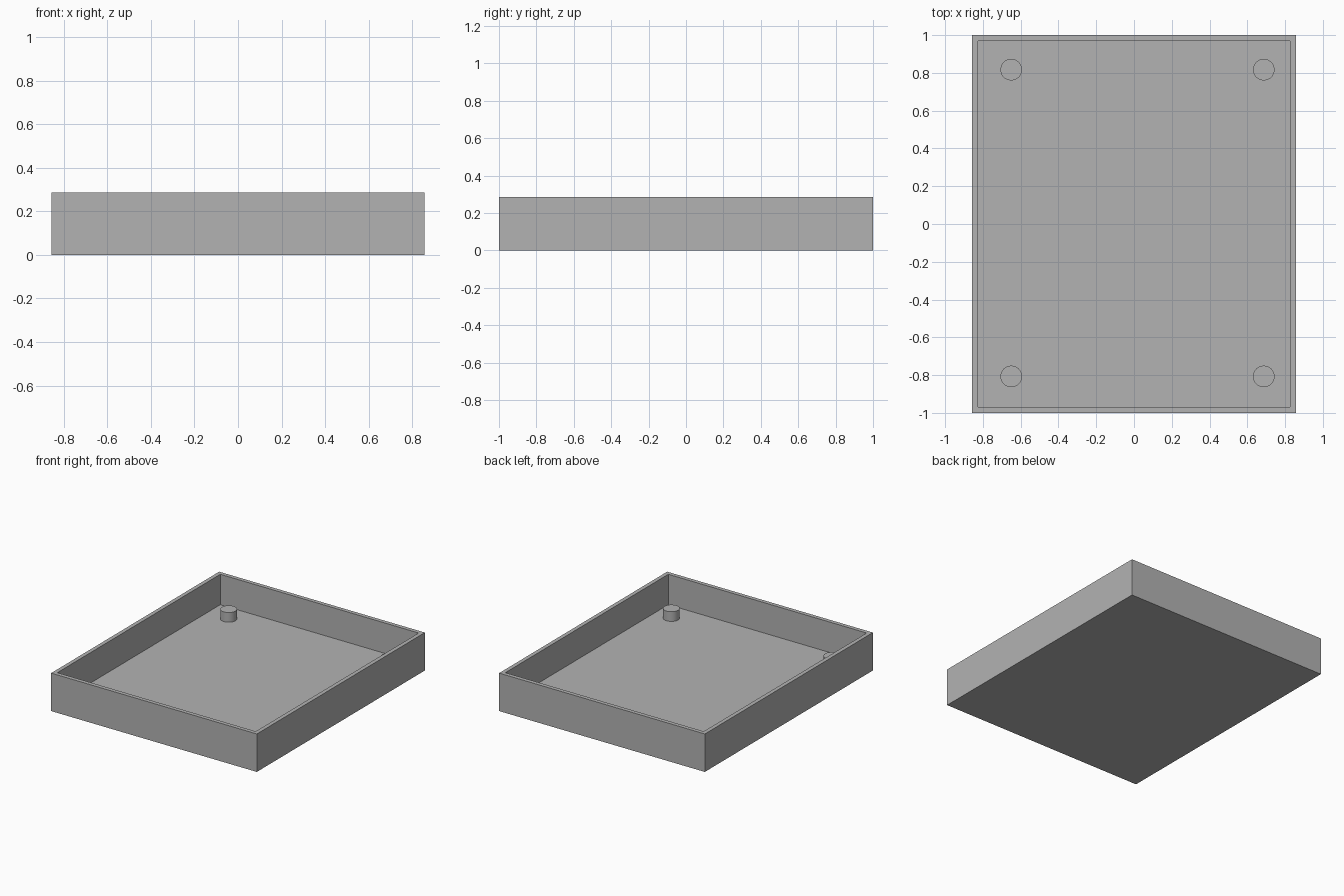
import bpy, bmesh, math
from mathutils import Matrix, Vector

cube = bpy.data.objects.get("Cube")
if cube:
    bpy.data.objects.remove(cube, do_unlink=True)

WIDTH, DEPTH, HEIGHT = 1.714, 2.0, 0.286
WALL, FLOOR = 0.043, 0.057
PEG_RADIUS, PEG_HEIGHT = 0.057, 0.073

grey = bpy.data.materials.new("plain grey")
grey.use_nodes = True
colour = (0.45, 0.45, 0.45, 1)
grey.diffuse_color = colour
grey.node_tree.nodes["Principled BSDF"].inputs["Base Color"].default_value = colour


def finish(name, bm):
    mesh = bpy.data.meshes.new(name)
    bm.to_mesh(mesh)
    bm.free()
    mesh.materials.append(grey)
    obj = bpy.data.objects.new(name, mesh)
    bpy.context.collection.objects.link(obj)
    return obj


# Open tray: a box whose top is inset to the wall thickness and sunk to the floor
bm = bmesh.new()
bmesh.ops.create_cube(bm, size=1, matrix=Matrix.Translation((0, 0, HEIGHT / 2))
                      @ Matrix.Diagonal((WIDTH, DEPTH, HEIGHT, 1)))
bm.normal_update()
top = max(bm.faces, key=lambda f: f.calc_center_median().z)
bmesh.ops.inset_region(bm, faces=[top], thickness=WALL)
sunk = bmesh.ops.extrude_face_region(bm, geom=[top])["geom"]
bmesh.ops.translate(bm, verts=[v for v in sunk if isinstance(v, bmesh.types.BMVert)],
                    vec=Vector((0, 0, FLOOR - HEIGHT)))
if top.is_valid:
    bmesh.ops.delete(bm, geom=[top], context="FACES_ONLY")
bmesh.ops.recalc_face_normals(bm, faces=bm.faces[:])
finish("tray", bm)

# Four round standoff pegs near the corners of the floor
for side, x in (("right", -0.65), ("left", 0.687)):
    for end, y in (("front", -0.807), ("back", 0.817)):
        bm = bmesh.new()
        bmesh.ops.create_cone(bm, cap_ends=True, segments=48, radius1=PEG_RADIUS,
                              radius2=PEG_RADIUS, depth=PEG_HEIGHT,
                              matrix=Matrix.Translation((x, y, FLOOR + PEG_HEIGHT / 2)))
        peg = finish(f"{end}_{side}_peg", bm)
        bpy.ops.object.select_all(action="DESELECT")
        peg.select_set(True)
        bpy.context.view_layer.objects.active = peg
        bpy.ops.object.shade_smooth_by_angle(angle=math.radians(30))
